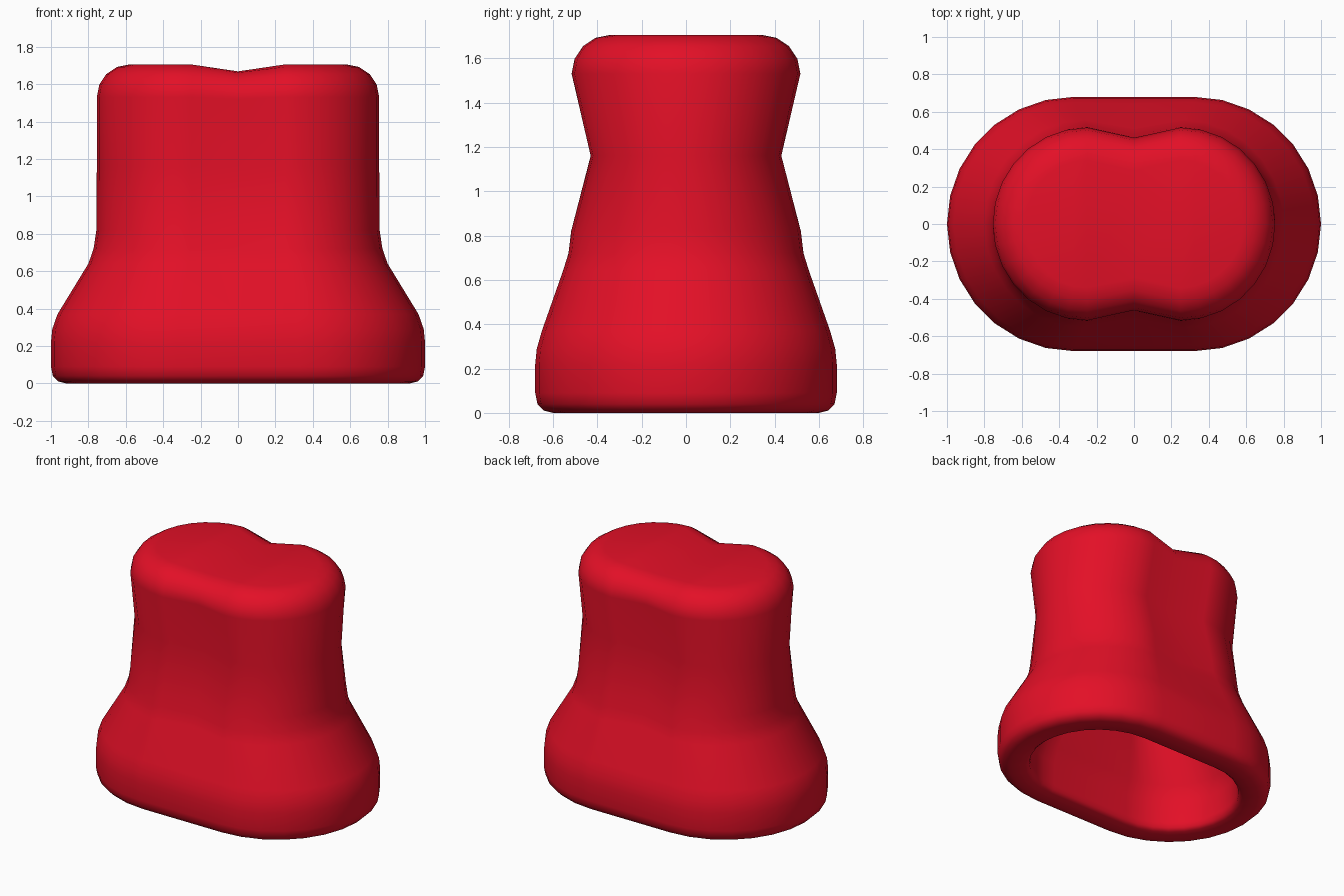
import bpy, bmesh, math

if "Cube" in bpy.data.objects:
    bpy.data.objects.remove(bpy.data.objects["Cube"])

N = 7                      # segments per quarter turn of the rounded ends
COUNT = 4 * (N + 1)


def ring(rx, ry, c, z, notch=0.0, dip=0.0):
    """Stadium outline: ends centred at x = +-c, pinched at x = 0."""
    pts = []
    for side in (1, -1):
        for k in range(2 * N + 1):
            a = math.radians(-90 + 90 * k / N)
            pts.append((side * (c + (rx - c) * math.cos(a)),
                        side * ry * math.sin(a), z))
        pts.append((0, side * (ry - notch), z - dip))
    return pts


# outer wall: half length, half width, end centre, height, pinch, sag
outer = [
    (0.92, 0.60, 0.32, 0.00), (0.96, 0.64, 0.32, 0.01),
    (0.99, 0.67, 0.32, 0.04), (1.00, 0.68, 0.32, 0.09),
    (1.00, 0.68, 0.32, 0.22), (0.993, 0.673, 0.32, 0.29),
    (0.965, 0.65, 0.315, 0.37, 0.005), (0.80, 0.555, 0.265, 0.64, 0.045),
    (0.772, 0.53, 0.255, 0.72, 0.05), (0.757, 0.518, 0.25, 0.82, 0.055),
    (0.755, 0.43, 0.25, 1.16, 0.055), (0.755, 0.516, 0.25, 1.53, 0.055, 0.01),
]
for deg in (22.5, 45, 67.5, 90):     # rounded top edge
    a = math.radians(deg)
    d = 0.175 * (1 - math.cos(a))
    outer.append((0.755 - d, 0.516 - d, 0.25, 1.53 + 0.175 * math.sin(a),
                  0.055, 0.01 + 0.027 * deg / 90))

# hollow inside, from the rim upward
inner = [
    (0.81, 0.49, 0.32, 0.00), (0.785, 0.465, 0.32, 0.02),
    (0.78, 0.46, 0.32, 0.06), (0.78, 0.46, 0.32, 0.22),
    (0.75, 0.43, 0.315, 0.33), (0.585, 0.34, 0.265, 0.60, 0.03),
    (0.537, 0.30, 0.25, 0.80, 0.04), (0.535, 0.22, 0.25, 1.16, 0.04),
    (0.535, 0.295, 0.25, 1.48, 0.04, 0.03),
]

bm = bmesh.new()
rows = [[bm.verts.new(p) for p in ring(*r)] for r in outer[::-1] + inner]
for a, b in zip(rows, rows[1:]):
    for i in range(COUNT):
        j = (i + 1) % COUNT
        bm.faces.new((a[i], a[j], b[j], b[i]))


def cap(row):
    """Close a ring with strips running front to back."""
    for i in range(N, 3 * N + 2):
        q = [row[i], row[i + 1], row[(2 * N - i - 1) % COUNT], row[(2 * N - i) % COUNT]]
        bm.faces.new(list(dict.fromkeys(q)))


cap(rows[0])
cap(rows[-1])
bmesh.ops.recalc_face_normals(bm, faces=bm.faces[:])

me = bpy.data.meshes.new("rubber_cap")
bm.to_mesh(me)
bm.free()
obj = bpy.data.objects.new("rubber_cap", me)
bpy.context.collection.objects.link(obj)

# single red colour
red = bpy.data.materials.new("red")
red.diffuse_color = (0.77, 0.005, 0.02, 1)
red.use_nodes = True
red.node_tree.nodes["Principled BSDF"].inputs["Base Color"].default_value = red.diffuse_color
me.materials.append(red)

bpy.context.view_layer.objects.active = obj
obj.select_set(True)
bpy.ops.object.shade_smooth_by_angle(angle=math.radians(60))
